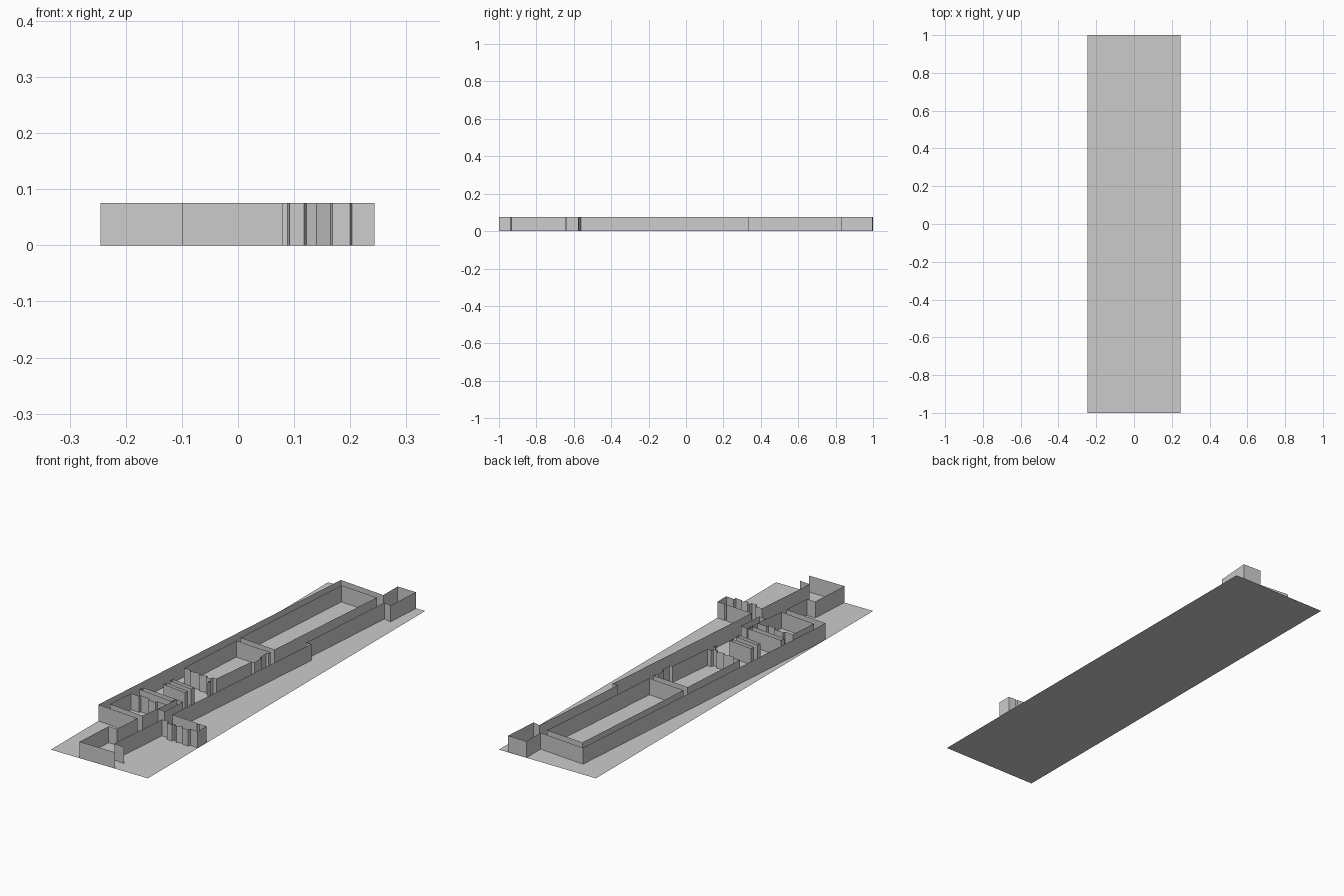
import bpy

HEIGHT = 0.075


def sheet(name, verts, faces):
    mesh = bpy.data.meshes.new(name)
    mesh.from_pydata(verts, [], faces)
    obj = bpy.data.objects.new(name, mesh)
    bpy.context.collection.objects.link(obj)
    return obj


def wall(name, path, closed=True):
    """Extrude a plan outline straight up into thin upright walls."""
    n = len(path)
    verts = [(x, y, z) for z in (0, HEIGHT) for x, y in path]
    faces = [(i, (i + 1) % n, n + (i + 1) % n, n + i)
             for i in range(n if closed else n - 1)]
    return sheet(name, verts, faces)


# Floor sheet
sheet("floor", [(-.245, -1, 0), (.245, -1, 0), (.245, 1, 0), (-.245, 1, 0)], [(0, 1, 2, 3)])

# Outer wall, running from the front edge round the whole plan
wall("outer_wall", [
    (.08, -1), (-.1, -1), (-.088, -.807), (-.045, -.807), (-.035, -.675),
    (-.245, -.657), (-.122, .917), (.106, .897), (.106, 1), (.2, .997),
    (.188, .83), (.152, .84), (.112, .33), (.137, .335), (.062, -.562),
    (.195, -.572), (.2, -.582), (.205, -.572), (.243, -.575), (.243, -.638),
    (.203, -.634), (.2, -.646), (.168, -.643), (.165, -.634), (.14, -.645),
    (.122, -.63), (.118, -.643), (.092, -.643), (.088, -.626), (.054, -.626),
    (.028, -.932), (.08, -.938)], closed=False)

# Long inner court
wall("long_court", [(-.09, .875), (.098, .862), (.043, .202), (-.139, .217)])

# Middle court with a ragged front and right side
wall("middle_court", [
    (-.136, .182), (.046, .17), (.044, .157), (.034, .155), (.038, .105),
    (.05, .1), (.046, .052), (.034, .05), (.01, -.17), (-.008, -.168),
    (-.012, -.182), (-.032, -.184), (-.036, -.17), (-.07, -.178), (-.075, -.165),
    (-.12, -.172), (-.125, -.162), (-.16, -.16)])

# Small pillar and partitions
wall("pillar", [(-.005, -.205), (.006, -.203), (.002, -.222)])
for i, y in enumerate((-.277, -.322)):
    wall(f"partition_{i + 1}", [(-.135, y), (-.016, y - .015), (-.018, y - .035), (-.138, y - .018)])
wall("cross_bar", [(-.188, -.415), (-.012, -.43), (-.015, -.457), (-.192, -.437)])
wall("side_block", [(-.008, -.43), (.028, -.435), (.018, -.555), (-.018, -.55)])

# Front court with stepped back wall
wall("front_court", [
    (-.197, -.49), (-.155, -.493), (-.153, -.483), (-.105, -.487), (-.1, -.502),
    (-.065, -.503), (-.062, -.492), (-.012, -.497), (-.033, -.643), (-.208, -.625)])
